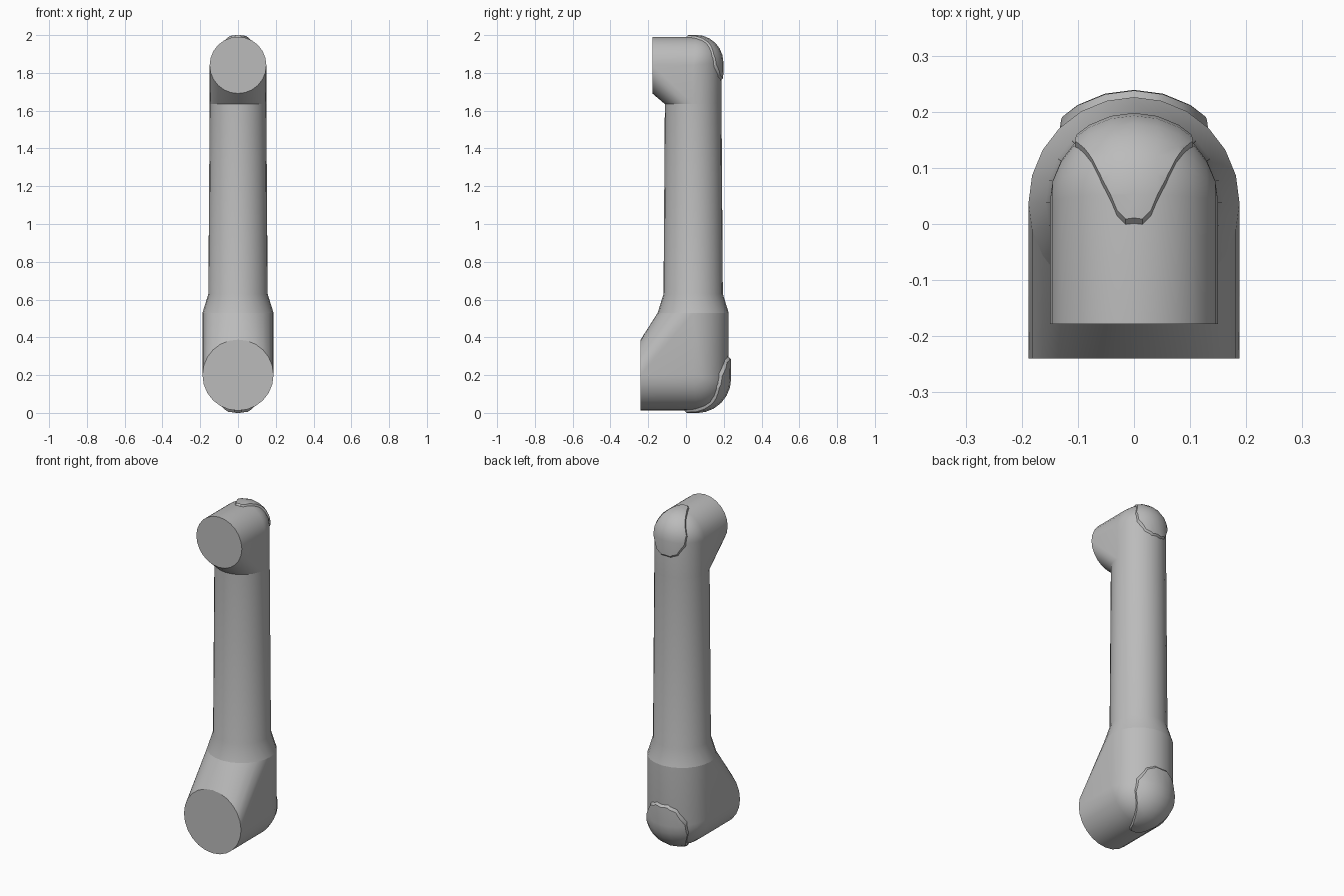
import bpy, bmesh
from math import sin, cos, pi, radians
from mathutils import Vector

cube = bpy.data.objects.get("Cube")
if cube:
    bpy.data.objects.remove(cube, do_unlink=True)

grey = bpy.data.materials.new("light_grey")
grey.use_nodes = True
grey.diffuse_color = (0.5, 0.5, 0.5, 1)
grey.node_tree.nodes["Principled BSDF"].inputs["Base Color"].default_value = (0.5, 0.5, 0.5, 1)

SIDES = 24
AXIS_Y = 0.038   # y of the upright tube's axis


def finish(bm, name):
    """Turn a bmesh into a named, smooth-shaded object."""
    bmesh.ops.recalc_face_normals(bm, faces=bm.faces)
    mesh = bpy.data.meshes.new(name)
    bm.to_mesh(mesh)
    bm.free()
    mesh.materials.append(grey)
    obj = bpy.data.objects.new(name, mesh)
    bpy.context.collection.objects.link(obj)
    bpy.ops.object.select_all(action='DESELECT')
    obj.select_set(True)
    bpy.context.view_layer.objects.active = obj
    bpy.ops.object.shade_smooth_by_angle(angle=radians(32))
    return obj


def elbow_hull(r, zc, front_y, ring_z, s):
    """Hull of the front disc, the tube ring and a rounded back corner (s: +1 top, -1 bottom)."""
    bm = bmesh.new()
    for i in range(SIDES):
        a = 2 * pi * i / SIDES
        bm.verts.new((r * sin(a), front_y, zc + r * cos(a)))
        bm.verts.new((r * sin(a), AXIS_Y + r * cos(a), ring_z))
    for i in range(SIDES // 2 + 1):
        t = -pi / 2 + pi * i / (SIDES // 2)
        x, h = r * sin(t), r * cos(t)
        rho = 0.9 * h
        for k in range(7):
            b = pi / 2 * k / 6
            bm.verts.new((x, AXIS_Y + h - rho + rho * cos(b),
                          zc + s * (h - rho + rho * sin(b))))
    bmesh.ops.remove_doubles(bm, verts=bm.verts, dist=0.002)
    res = bmesh.ops.convex_hull(bm, input=bm.verts)
    loose = [v for v in bm.verts if not v.link_faces]
    bmesh.ops.delete(bm, geom=loose, context='VERTS')
    bmesh.ops.dissolve_limit(bm, angle_limit=radians(0.5), verts=bm.verts, edges=bm.edges)
    bmesh.ops.recalc_face_normals(bm, faces=bm.faces)
    return bm


# Rounded triangular outline of the corner covers, in elbow radii
HALF = [(0.1, 0.98), (0.2, 0.9), (0.38, 0.58), (0.7, -0.15),
        (0.68, -0.45), (0.45, -0.83), (0.2, -0.97)]
OUTLINE = HALF + [(-u, v) for u, v in reversed(HALF)]


def corner_cover(name, r, zc, front_y, ring_z, s, lift):
    """Raised cover: the elbow skin pushed out and trimmed to the outline."""
    bm = elbow_hull(r, zc, front_y, ring_z, s)
    bm.normal_update()
    moves = [(v, v.normal * lift) for v in bm.verts]
    for v, d in moves:
        v.co += d
    diag = Vector((0, 1, s)).normalized()
    across = Vector((0, -1, s)).normalized()
    mid = Vector((0, AXIS_Y, zc)) - across * 0.1 * r

    def trim(co, no):
        geom = bm.verts[:] + bm.edges[:] + bm.faces[:]
        bmesh.ops.bisect_plane(bm, geom=geom, dist=1e-5, plane_co=co, plane_no=no, clear_outer=True)

    trim(mid + diag * 0.1 * r, -diag)
    for i, (u0, v0) in enumerate(OUTLINE):
        u1, v1 = OUTLINE[(i + 1) % len(OUTLINE)]
        co = mid + (Vector((u0, 0, 0)) + across * v0) * r
        no = Vector((v0 - v1, 0, 0)) + across * (u1 - u0)
        if no.dot(co - mid) < 0:
            no = -no
        trim(co, no.normalized())
    # rim down into the elbow
    border = [e for e in bm.edges if e.is_boundary]
    res = bmesh.ops.extrude_edge_only(bm, edges=border)
    for v in res["geom"]:
        if isinstance(v, bmesh.types.BMVert):
            v.co -= diag * 0.03
    return finish(bm, name)


def tube(name, rings):
    """Upright open tube through (z, radius) rings."""
    bm = bmesh.new()
    loops = []
    for z, r in rings:
        loops.append([bm.verts.new((r * sin(2 * pi * i / SIDES),
                                    AXIS_Y + r * cos(2 * pi * i / SIDES), z))
                      for i in range(SIDES)])
    for a, b in zip(loops, loops[1:]):
        for i in range(SIDES):
            j = (i + 1) % SIDES
            bm.faces.new((a[i], a[j], b[j], b[i]))
    return finish(bm, name)


# Elbows: radius, joint height, front face y, height where the tube begins, direction
upper = (0.15, 1.841, -0.178, 1.635, 1)
lower = (0.188, 0.2, -0.24, 0.53, -1)

finish(elbow_hull(*upper), "upper_elbow")
finish(elbow_hull(*lower), "lower_elbow")
corner_cover("upper_corner_cover", *upper, 0.01)
corner_cover("lower_corner_cover", *lower, 0.013)

# Long tube with the flared shoulder at its foot
tube("arm_tube", [(0.53, 0.188), (0.63, 0.157), (1.635, 0.15)])
